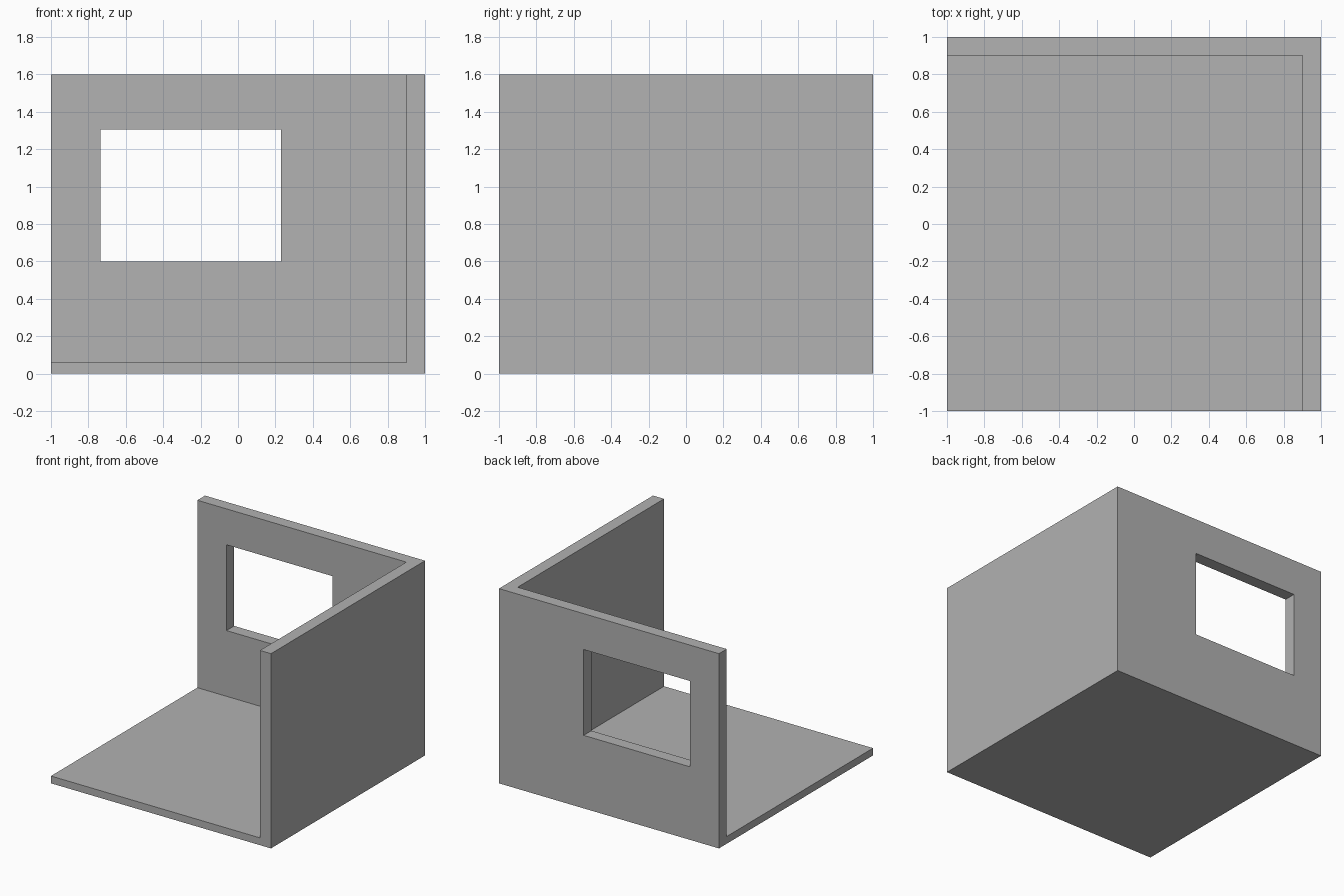
import bpy
from mathutils import Vector

default = bpy.data.objects.get("Cube")
if default:
    bpy.data.objects.remove(default, do_unlink=True)

GREY = (0.445, 0.445, 0.445, 1.0)
HEIGHT, FLOOR, WALL = 1.6, 0.06, 0.1

plaster = bpy.data.materials.new("plaster_grey")
plaster.use_nodes = True
plaster.diffuse_color = GREY
plaster.node_tree.nodes["Principled BSDF"].inputs["Base Color"].default_value = GREY


def box(name, low, high):
    """Axis-aligned box between two corners."""
    low, high = Vector(low), Vector(high)
    bpy.ops.mesh.primitive_cube_add(size=1, location=(low + high) / 2)
    obj = bpy.context.object
    obj.name = obj.data.name = name
    obj.scale = high - low
    bpy.ops.object.transform_apply(location=True, rotation=False, scale=True)
    obj.data.materials.append(plaster)
    return obj


def carve(target, cutter):
    """Subtract the cutter from the target, then discard it."""
    cutter.hide_render = True
    mod = target.modifiers.new(cutter.name, "BOOLEAN")
    mod.operation = "DIFFERENCE"
    mod.solver = "EXACT"
    mod.object = cutter
    bpy.context.view_layer.objects.active = target
    bpy.ops.object.modifier_apply(modifier=mod.name)
    bpy.data.objects.remove(cutter, do_unlink=True)


# Floor with back and left walls, as one solid
room = box("room_corner", (-1, -1, 0), (1, 1, HEIGHT))

# Open interior: leaves the floor and two walls
carve(room, box("interior_cutter", (-2, -2, FLOOR), (1 - WALL, 1 - WALL, 2)))

# Window opening through the back wall
carve(room, box("window_cutter", (-0.735, 0.8, 0.6), (0.23, 1.2, 1.305)))
